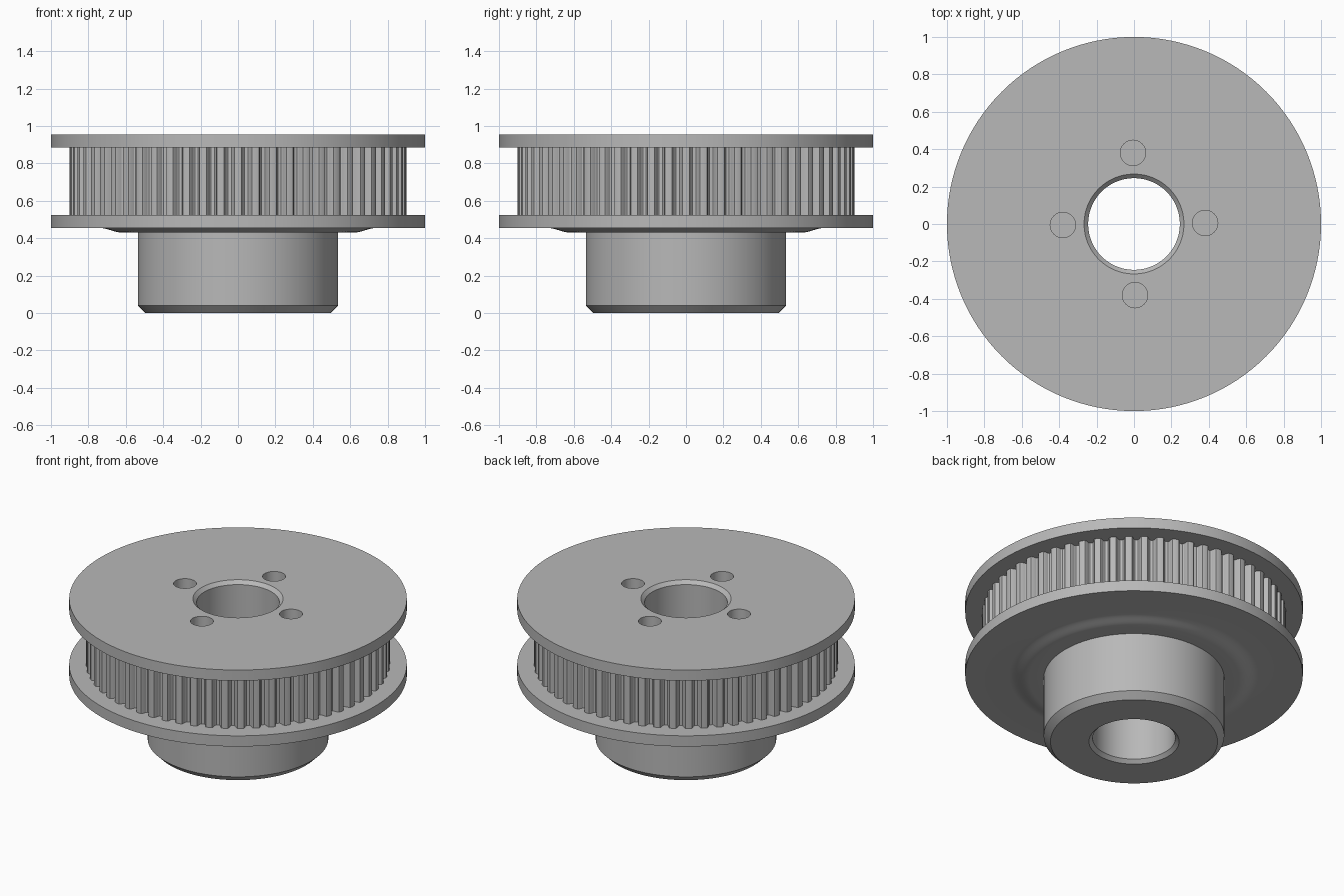
import bpy, bmesh
from math import pi, sin, cos, radians

if "Cube" in bpy.data.objects:
    bpy.data.objects.remove(bpy.data.objects["Cube"], do_unlink=True)

SEGMENTS = 128
TEETH = 60
metal = bpy.data.materials.new("grey metal")
metal.use_nodes = True
GREY = (0.48, 0.48, 0.48, 1)
metal.diffuse_color = GREY
metal.node_tree.nodes["Principled BSDF"].inputs["Base Color"].default_value = GREY


def make_object(name, bm):
    bmesh.ops.recalc_face_normals(bm, faces=bm.faces)
    mesh = bpy.data.meshes.new(name)
    bm.to_mesh(mesh)
    bm.free()
    mesh.materials.append(metal)
    obj = bpy.data.objects.new(name, mesh)
    bpy.context.collection.objects.link(obj)
    return obj


def activate(obj):
    bpy.ops.object.select_all(action="DESELECT")
    obj.select_set(True)
    bpy.context.view_layer.objects.active = obj


def smooth(obj):
    activate(obj)
    bpy.ops.object.shade_smooth_by_angle(angle=radians(28))


def lathe(name, profile):
    """Spin a closed (radius, z) outline around the z axis."""
    bm = bmesh.new()
    rings = [[bm.verts.new((r * cos(2 * pi * i / SEGMENTS), r * sin(2 * pi * i / SEGMENTS), z))
              for i in range(SEGMENTS)] for r, z in profile]
    for a, b in zip(rings, rings[1:] + rings[:1]):
        for i in range(SEGMENTS):
            j = (i + 1) % SEGMENTS
            bm.faces.new((a[i], a[j], b[j], b[i]))
    return make_object(name, bm)


# Softly rounded raised ring under the lower flange
DISH = [(0.62 + 0.12 * t / 8, 0.43 + 0.0125 * (1 - cos(pi * t / 8))) for t in range(9)]

# Hub, bore, belt core and both flanges as one turned body
body = lathe("pulley_body", [
    (0.267, 0), (0.495, 0), (0.535, 0.04), (0.535, 0.43), *DISH,
    (1, 0.455), (1, 0.525), (0.82, 0.525), (0.82, 0.885), (1, 0.885), (1, 0.955),
    (0.267, 0.955), (0.245, 0.933), (0.245, 0.022)])

# Four blind bolt holes in the top face
bm = bmesh.new()
for k in range(4):
    a = k * pi / 2 + radians(0.8)
    made = bmesh.ops.create_cone(bm, cap_ends=True, segments=40, radius1=0.068,
                                 radius2=0.068, depth=0.6)
    bmesh.ops.translate(bm, verts=made["verts"], vec=(0.38 * cos(a), 0.38 * sin(a), 0.955))
cutter = make_object("hole_cutter", bm)
cutter.hide_render = True
holes = body.modifiers.new("bolt holes", "BOOLEAN")
holes.operation = "DIFFERENCE"
holes.solver = "EXACT"
holes.object = cutter
activate(body)
bpy.ops.object.modifier_apply(modifier=holes.name)
bpy.data.objects.remove(cutter, do_unlink=True)
smooth(body)

# Toothed belt ring: (fraction of pitch, radius) for one tooth and its groove
TOOTH = [(0, 0.897), (0.2, 0.9), (0.4, 0.897), (0.46, 0.888), (0.53, 0.864),
         (0.6, 0.858), (0.8, 0.858), (0.87, 0.864), (0.94, 0.888)]
outline = [((k + f - 0.2) * 2 * pi / TEETH, r) for k in range(TEETH) for f, r in TOOTH]
bm = bmesh.new()
low, high = [[bm.verts.new((r * cos(a), r * sin(a), z)) for a, r in outline]
             for z in (0.52, 0.89)]
for i in range(len(outline)):
    j = (i + 1) % len(outline)
    bm.faces.new((low[i], low[j], high[j], high[i]))
teeth = make_object("belt_teeth", bm)
smooth(teeth)
